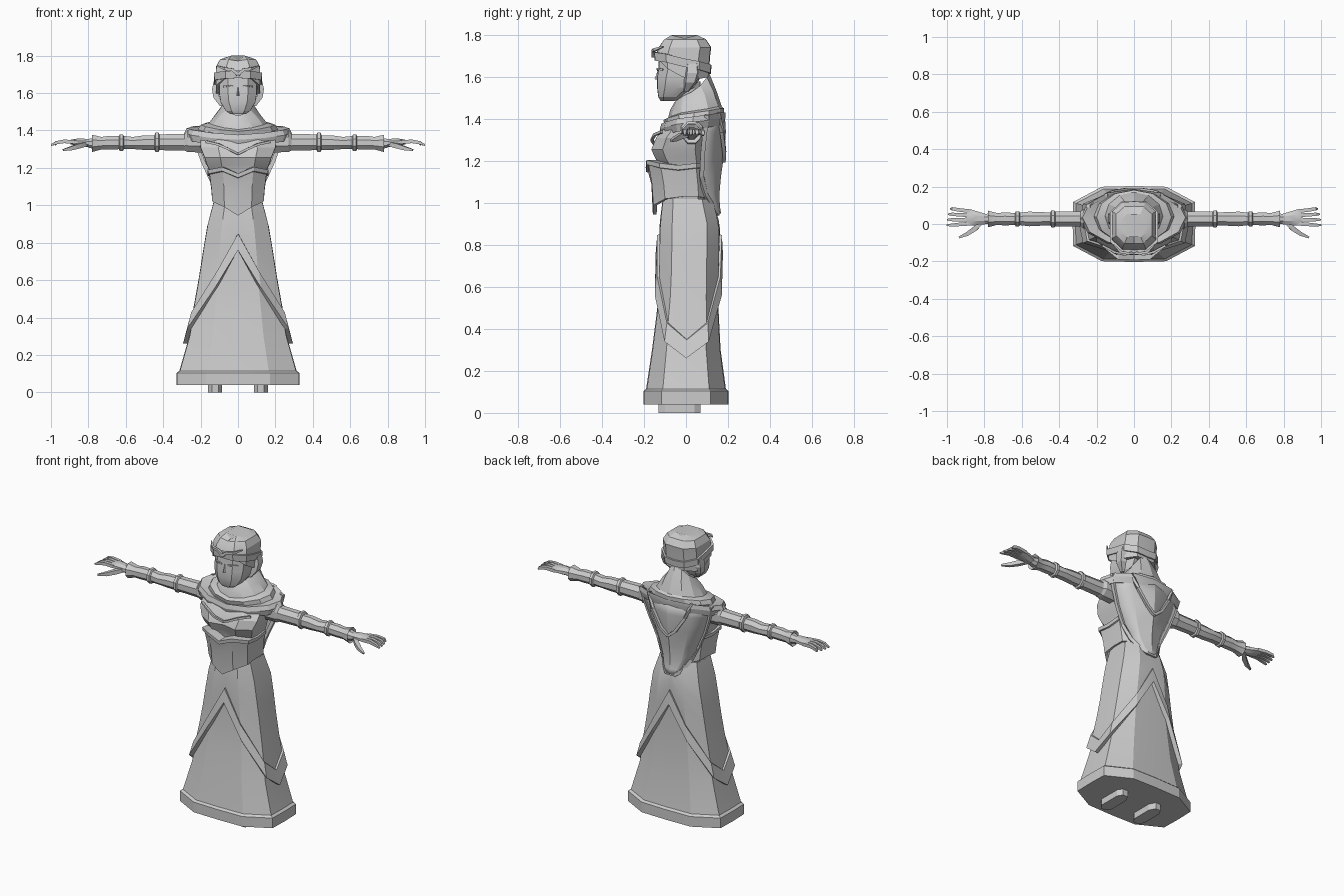
import bpy, bmesh, math
from mathutils import Vector

grey = bpy.data.materials.new("light_grey")
grey.diffuse_color = (0.6, 0.6, 0.6, 1)

# Twelve-column cross-sections: chamfered block and round
half = [(0, -1), (.53, -.98), (1, -.58), (1.01, 0), (1, .58), (.53, .98), (0, 1)]
BLOCK = half + [(-u, v) for u, v in half[5:0:-1]]
ROUND = [(math.sin(i * math.pi / 6), -math.cos(i * math.pi / 6)) for i in range(12)]


def make(name, verts, faces, mirror=False, angle=22, thick=0):
    me = bpy.data.meshes.new(name)
    me.from_pydata([tuple(v) for v in verts], [], faces)
    bm = bmesh.new()
    bm.from_mesh(me)
    bmesh.ops.recalc_face_normals(bm, faces=bm.faces)
    bm.to_mesh(me)
    bm.free()
    me.materials.append(grey)
    ob = bpy.data.objects.new(name, me)
    bpy.context.collection.objects.link(ob)
    bpy.ops.object.select_all(action='DESELECT')
    ob.select_set(True)
    bpy.context.view_layer.objects.active = ob
    bpy.ops.object.shade_smooth_by_angle(angle=math.radians(angle))
    if thick:
        m = ob.modifiers.new("thickness", 'SOLIDIFY')
        m.thickness = thick
        m.offset = 0
    if mirror:
        m = ob.modifiers.new("mirror", 'MIRROR')
    return ob


def loft(name, rings, caps=True, **kw):
    n = len(rings[0])
    verts = [p for r in rings for p in r]
    faces = [(a * n + i, a * n + (i + 1) % n, (a + 1) * n + (i + 1) % n, (a + 1) * n + i)
             for a in range(len(rings) - 1) for i in range(n)]
    if caps:
        faces += [tuple(range(n)), tuple(range(len(verts) - n, len(verts)))]
    return make(name, verts, faces, **kw)


def ring(z, hx, yf, yb, shape=BLOCK, dz=None):
    """Level ring; dz lists height changes from front middle to back middle."""
    cy, hy = (yf + yb) / 2, (yb - yf) / 2
    d = (dz or [0] * 7)
    d = list(d) + list(d[5:0:-1])
    return [Vector((u * hx, cy + v * hy, z + d[i])) for i, (u, v) in enumerate(shape)]


def tube(name, pts, r, sides=4, **kw):
    """Tube along a path; r is one radius or one per point."""
    pts = [Vector(p) for p in pts]
    rs = r if isinstance(r, list) else [r] * len(pts)
    rings = []
    for i, p in enumerate(pts):
        t = (pts[min(i + 1, len(pts) - 1)] - pts[max(i - 1, 0)]).normalized()
        up = Vector((0, 0, 1)) if abs(t.z) < .9 else Vector((0, 1, 0))
        a = t.cross(up).normalized()
        b = t.cross(a)
        rings.append([p + (a * math.cos(k) + b * math.sin(k)) * rs[i]
                      for k in [(j + .5) * 2 * math.pi / sides for j in range(sides)]])
    return loft(name, rings, **kw)


# Skirt with a raised hem band
SK = [(.115, .31, -.19, .19), (.30, .258, -.162, .165), (.45, .23, -.143, .157), (.60, .203, -.125, .15),
      (.80, .172, -.122, .155), (.90, .155, -.12, .155), (1.02, .123, -.105, .12)]
loft("skirt", [ring(.04, .325, -.203, .203), ring(.104, .325, -.203, .203)] + [ring(*r) for r in SK])


def skirt_point(col, z, off):
    for a, b in zip(SK, SK[1:]):
        if z <= b[0]:
            break
    t = (z - a[0]) / (b[0] - a[0])
    _, hx, yf, yb = [p + (q - p) * t for p, q in zip(a, b)]
    return ring(z, hx + off, yf - off, yb + off)[col]


# Overskirt with a peaked opening and a raised border
low = [.76, .56, .34, .26, .34, .56, .76]
low += low[5:0:-1]
rings = [[skirt_point(c, 1.02 + (low[c] + .09 - 1.02) * k / 5, .006) for c in range(12)] for k in range(6)]
for dz, off in ((.088, .016), (.0, .022), (.0, -.004)):
    rings.append([skirt_point(c, low[c] + dz, off) for c in range(12)])
loft("overskirt", rings, caps=False)

# Feet
foot = [(.085, .03), (.085, -.10), (.105, -.13), (.14, -.13), (.16, -.10), (.16, .04), (.14, .07), (.105, .07)]
loft("foot", [[Vector((x, y, z)) for x, y in foot] for z in (0, .06)], mirror=True)

# Torso and bust
torso = [ring(1.0, .122, -.105, .10), ring(1.18, .148, -.125, .10), ring(1.215, .165, -.15, .10),
         ring(1.255, .178, -.168, .10), ring(1.31, .20, -.145, .10), ring(1.37, .20, -.095, .11),
         ring(1.43, .15, -.06, .11, ROUND), ring(1.48, .07, -.05, .08, ROUND)]
for r, d in zip(torso[2:5], (.02, .022, .015)):
    r[0].y += d
loft("torso", torso)
tube("bust_trim", [(0, -.145, 1.275), (.05, -.163, 1.30), (.105, -.15, 1.325), (.17, -.115, 1.34)], .009, mirror=True)

# Corset with pointed front and raised top border
cd = [-.065, -.02, .01, .02, .02, .01, .01]
ct = [-.02, .015, 0, -.01, 0, 0, 0]
loft("corset", [ring(1.01, .122, -.14, .11, dz=cd), ring(1.01, .137, -.158, .118, dz=cd),
                ring(1.09, .142, -.165, .115), ring(1.165, .152, -.18, .11, dz=ct),
                ring(1.168, .16, -.19, .115, dz=ct), ring(1.19, .162, -.192, .115, dz=ct),
                ring(1.19, .14, -.13, .10, dz=ct)], caps=False)

# Shawl and neck cover, draped from the back of the head over the shoulders
fd = [-.035, -.025, -.01, 0, .01, .02, .02]
loft("shawl", [ring(1.50, .075, -.055, .11, ROUND, [-.02, -.01, .01, .03, .06, .10, .12]),
               ring(1.475, .115, -.075, .145, ROUND, [-.03, -.02, 0, .015, .04, .06, .06]),
               ring(1.44, .155, -.085, .17, ROUND, fd),
               ring(1.43, .20, -.108, .182, ROUND, fd),
               ring(1.405, .215, -.10, .18, ROUND, fd),
               ring(1.412, .275, -.118, .188, ROUND, fd),
               ring(1.385, .288, -.125, .188, ROUND, fd),
               ring(1.35, .275, -.115, .178, ROUND, fd),
               ring(1.36, .19, -.07, .10, ROUND, fd)], caps=False)
loft("neck", [ring(z, .055, -.045, .07, ROUND) for z in (1.42, 1.58)])

# Back cape: rows of height, half width, middle depth, edge depth
rows = [(1.42, .245, .178, .10), (1.34, .225, .183, .09), (1.24, .19, .176, .08), (1.13, .14, .16, .075),
        (1.04, .10, .152, .09), (.98, .065, .155, .125), (.95, .03, .16, .15)]
cols = (-1, -.6, 0, .6, 1)
cv = [(u * w, ym + (ye - ym) * u * u, z) for z, w, ym, ye in rows for u in cols]
cf = [(r * 5 + c, r * 5 + c + 1, r * 5 + c + 6, r * 5 + c + 5) for r in range(len(rows) - 1) for c in range(4)]
make("cape", cv, cf, thick=.014)
edge = [(w, ye, z) for z, w, ym, ye in rows]
tube("cape_border", edge + [(-x, y, z) for x, y, z in edge[::-1]], .015)
tube("cape_fold", [(.15, .155, 1.43), (.115, .172, 1.34), (.05, .183, 1.24), (0, .18, 1.20)], .012, mirror=True)

# Face with jaw
loft("face", [ring(1.487, .04, -.122, -.05), ring(1.505, .065, -.132, -.02), ring(1.55, .092, -.138, .04),
              ring(1.60, .10, -.138, .07), ring(1.64, .10, -.132, .09), ring(1.70, .10, -.13, .09)])
make("nose", [(0, -.15, 1.59), (-.013, -.13, 1.585), (.013, -.13, 1.585), (0, -.13, 1.645)],
     [(0, 1, 2), (0, 2, 3), (0, 3, 1), (1, 3, 2)])
tube("eyelid", [(.02, -.134, 1.633), (.05, -.136, 1.64), (.078, -.11, 1.635)], .006, mirror=True)

# Hair cap, parted on top
hd = [.055, .05, .0, -.04, -.05, -.04, -.04]
td = [-.025, 0, -.01, -.015, -.01, 0, -.015]
loft("hair", [ring(1.64, .105, -.125, .095, dz=hd), ring(1.64, .117, -.14, .108, dz=hd),
              ring(1.70, .117, -.142, .115, dz=[.01, .01, 0, 0, 0, 0, 0]),
              ring(1.742, .116, -.13, .12), ring(1.78, .095, -.105, .095, dz=[-.008, 0, 0, 0, 0, 0, 0]),
              ring(1.80, .068, -.07, .055, dz=td)])

# Headband, lower at the back, with a brow ornament
bd = [.02, .018, .01, -.01, -.025, -.04, -.045]
loft("headband", [ring(z, hx, yf, yb, dz=bd) for z, hx, yf, yb in
                  ((1.66, .105, -.13, .10), (1.66, .126, -.15, .118), (1.70, .128, -.153, .122),
                   (1.70, .105, -.13, .10))], caps=False)
tube("brow_ornament", [(0, -.155, 1.70), (.03, -.157, 1.725), (.07, -.15, 1.73), (.11, -.11, 1.745)],
     [.014, .01, .01, .004], mirror=True)

# Side locks and ears
loft("side_lock", [[Vector((x + sx * w, y + sy * d, z)) for sx, sy in ((-1, -1), (1, -.7), (1, .7), (-1, 1))]
                   for z, x, y, w, d in ((1.53, .088, .0, .008, .012), (1.575, .115, .02, .016, .03),
                                         (1.62, .123, .03, .016, .035), (1.665, .115, .03, .014, .03))], mirror=True)

# Sleeves: distance along x, depth radius, height radius, height
SL = [(.17, .05, .06, 1.34), (.27, .052, .058, 1.342), (.285, .042, .046, 1.337), (.42, .04, .043, 1.337),
      (.425, .046, .052, 1.337), (.442, .046, .052, 1.337), (.447, .036, .04, 1.335), (.50, .037, .04, 1.335),
      (.56, .04, .033, 1.333), (.61, .034, .036, 1.335), (.615, .042, .045, 1.335), (.632, .042, .045, 1.335),
      (.637, .032, .036, 1.335), (.69, .036, .037, 1.335), (.73, .032, .034, 1.332), (.78, .045, .047, 1.331),
      (.77, .03, .03, 1.331), (.80, .027, .024, 1.331)]
oct8 = [(math.cos((k + .5) * math.pi / 4) * 1.06, math.sin((k + .5) * math.pi / 4) * 1.06) for k in range(8)]
loft("sleeve", [[Vector((x, .027 + u * ry, z + v * rz)) for u, v in oct8] for x, ry, rz, z in SL], mirror=True)

# Hand: palm, four fingers and thumb
loft("palm", [[Vector((x, cy + u * ry, z + v * rz)) for u, v in oct8] for x, cy, ry, rz, z in
              ((.78, .025, .025, .022, 1.331), (.83, .03, .036, .022, 1.335), (.87, .034, .044, .018, 1.338),
               (.895, .036, .044, .012, 1.338))], mirror=True)
for i in range(4):
    y0, y1 = .002 + i * .022, -.006 + i * .029
    tip = (1.0, .998, .992, .98)[i]
    tube("finger", [(.87, y0, 1.338), (.93, (y0 + y1) / 2, 1.342), (.97, y1, 1.335), (tip, y1, 1.322)],
         [.014, .0135, .012, .006], mirror=True)
tube("thumb", [(.81, .015, 1.328), (.85, -.025, 1.318), (.89, -.052, 1.305), (.935, -.072, 1.295)],
     [.016, .018, .015, .007], mirror=True)
